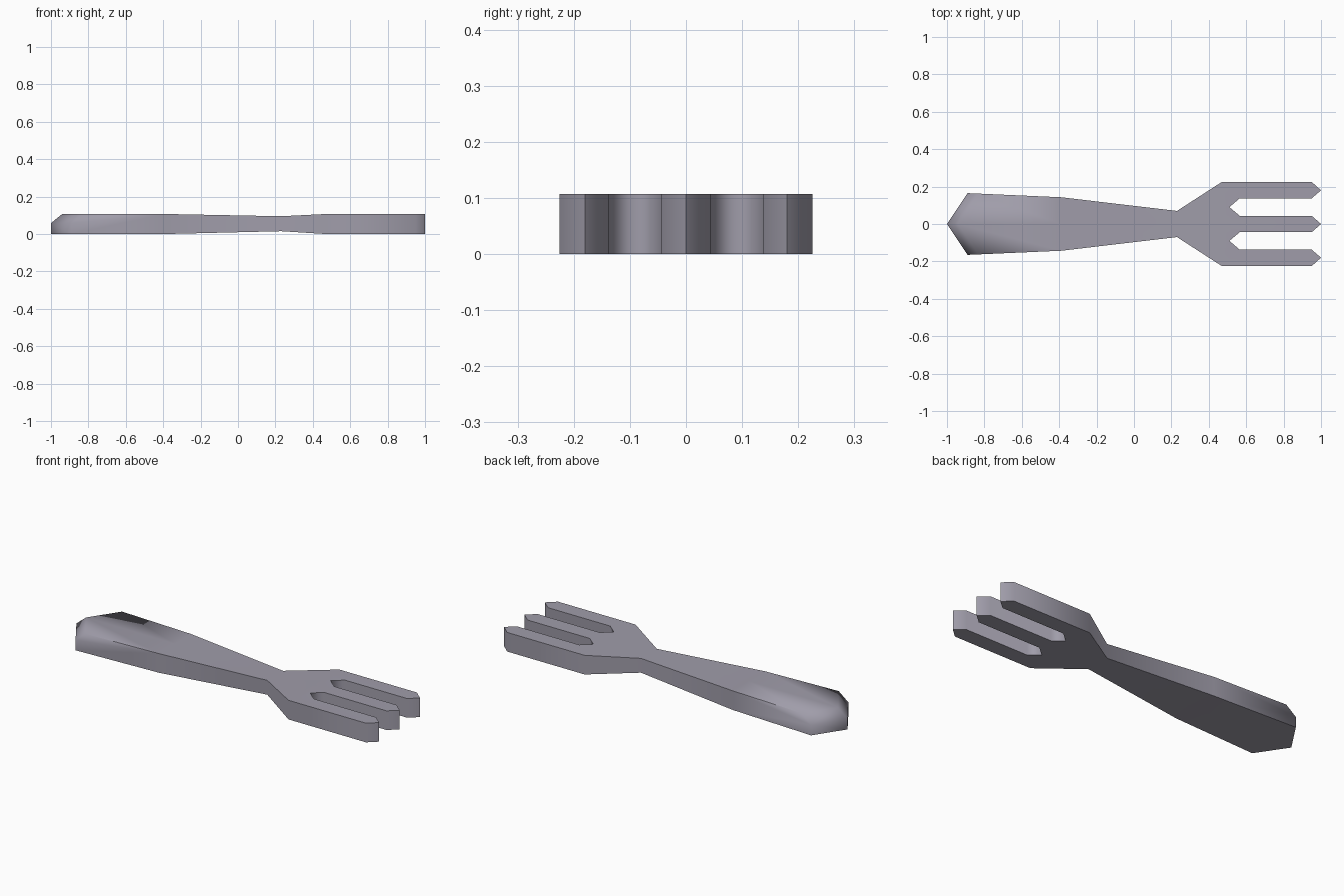
import bpy, bmesh, math
from mathutils import Vector

cube = bpy.data.objects.get("Cube")
if cube:
    bpy.data.objects.remove(cube, do_unlink=True)

HEIGHT = 0.107
END_Z = 0.058        # height where the handle's end chamfer starts
NECK_X = 0.23
NOTCH_X = 0.51

# Half outline, from the handle end to the middle tine, mirrored below
half = [(-0.89, 0.165), (-0.39, 0.143), (NECK_X, 0.07), (0.47, 0.225),
        (0.95, 0.225), (1, 0.18), (0.95, 0.137), (0.565, 0.137),
        (NOTCH_X, 0.09), (0.565, 0.044), (0.95, 0.044)]
outline = [(-1, 0)] + half + [(1, 0)] + [(x, -y) for x, y in reversed(half)]

# Flat fork blank, extruded upwards
bm = bmesh.new()
base = bm.faces.new([bm.verts.new((x, y, 0)) for x, y in outline])
ext = bmesh.ops.extrude_face_region(bm, geom=[base], use_keep_orig=True)
top = [g for g in ext["geom"] if isinstance(g, bmesh.types.BMVert)]
bmesh.ops.translate(bm, verts=top, vec=(0, 0, HEIGHT))
bmesh.ops.recalc_face_normals(bm, faces=bm.faces[:])


def slice_mesh(point, normal, clear=False):
    geom = bm.verts[:] + bm.edges[:] + bm.faces[:]
    bmesh.ops.bisect_plane(bm, geom=geom, dist=1e-5, plane_co=point,
                           plane_no=normal, clear_outer=clear)


# Chamfers on both halves of the handle's pointed end
for side in (1, -1):
    along = Vector((0.11, 0.165 * side, 0))
    slope = Vector((0.06, 0, HEIGHT - END_Z))
    normal = along.cross(slope).normalized()
    if normal.x > 0:
        normal.negate()
    slice_mesh((-1, 0, END_Z), normal, True)
    rim = [e for e in bm.edges if e.is_boundary]
    bmesh.ops.holes_fill(bm, edges=rim, sides=0)

# Cross cuts and centre line, then a thinner neck
for x in (-0.39, NECK_X, 0.47):
    slice_mesh((x, 0, 0), (1, 0, 0))
slice_mesh((0, 0, 0), (0, 1, 0))
for v in bm.verts:
    if abs(v.co.x - NECK_X) < 0.001:
        v.co.z += 0.015 if v.co.z < HEIGHT / 2 else -0.012
bmesh.ops.recalc_face_normals(bm, faces=bm.faces[:])

# Smooth sides and rounded-looking notches, crisp rims and tine tips
for f in bm.faces:
    f.smooth = True
for e in bm.edges:
    in_notch = all(abs(v.co.x - NOTCH_X) < 0.001 for v in e.verts)
    e.smooth = in_notch or e.calc_face_angle(0) < math.radians(70)

mesh = bpy.data.meshes.new("fork")
bm.to_mesh(mesh)
bm.free()
fork = bpy.data.objects.new("fork", mesh)
bpy.context.collection.objects.link(fork)

# Metal colour
mat = bpy.data.materials.new("grey metal")
mat.use_nodes = True
color = (0.35, 0.335, 0.4, 1)
mat.diffuse_color = color
mat.node_tree.nodes["Principled BSDF"].inputs["Base Color"].default_value = color
mesh.materials.append(mat)
